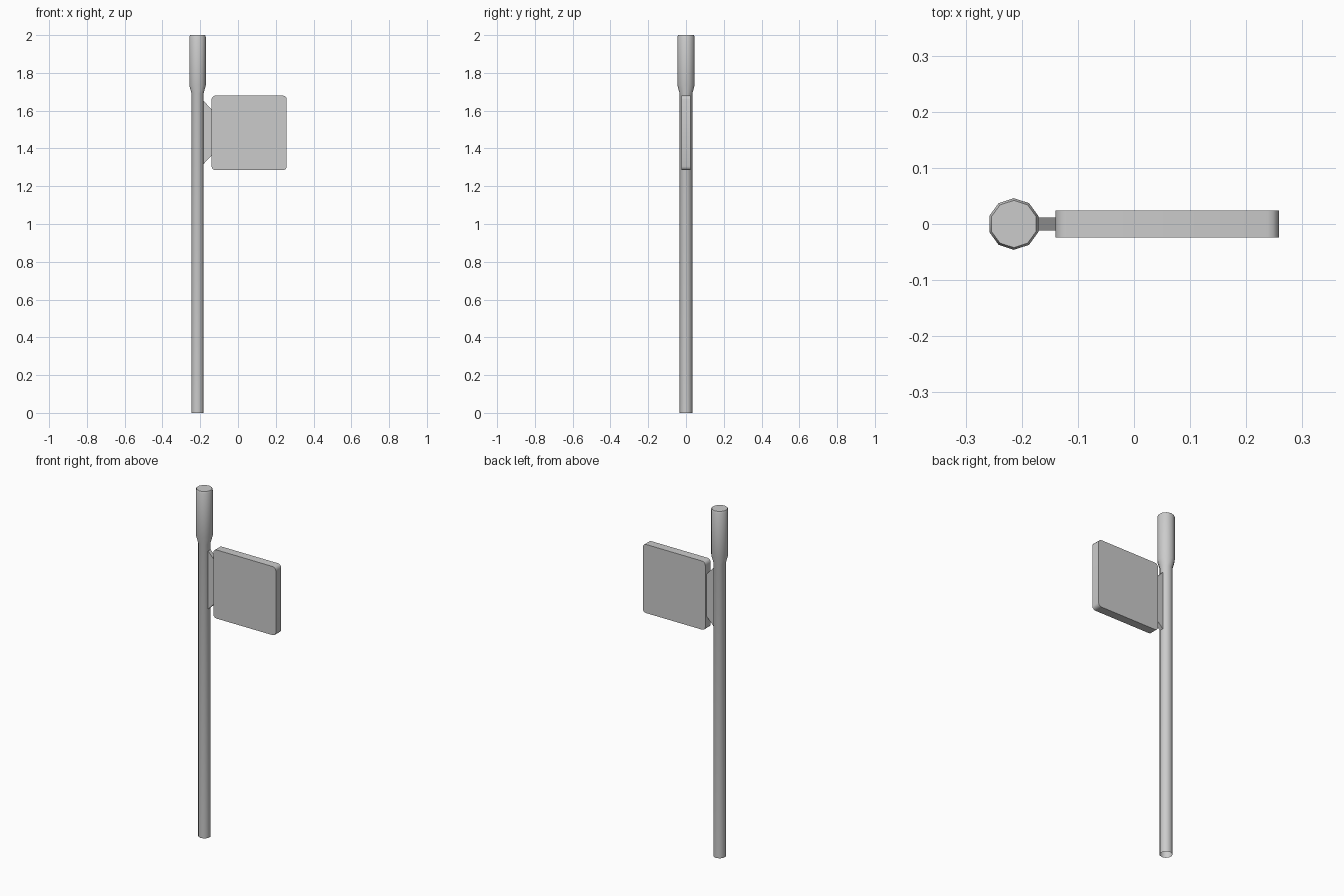
import bpy, bmesh, math

if "Cube" in bpy.data.objects:
    bpy.data.objects.remove(bpy.data.objects["Cube"])

def make_object(name, bm, angle=40):
    bmesh.ops.recalc_face_normals(bm, faces=bm.faces)
    mesh = bpy.data.meshes.new(name)
    bm.to_mesh(mesh)
    bm.free()
    ob = bpy.data.objects.new(name, mesh)
    bpy.context.collection.objects.link(ob)
    bpy.ops.object.select_all(action='DESELECT')
    ob.select_set(True)
    bpy.context.view_layer.objects.active = ob
    bpy.ops.object.shade_smooth_by_angle(angle=math.radians(angle))
    return ob

def lathe(name, profile, x, sides):
    """Stacked rings of (radius, z), capped at the top, open where it meets the ground."""
    bm = bmesh.new()
    rings = []
    for r, z in profile:
        angles = [math.pi / 2 + math.tau * i / sides for i in range(sides)]
        rings.append([bm.verts.new((x + r * math.cos(a), r * math.sin(a), z)) for a in angles])
    for lo, hi in zip(rings, rings[1:]):
        for i in range(sides):
            j = (i + 1) % sides
            bm.faces.new((lo[i], lo[j], hi[j], hi[i]))
    bm.faces.new(rings[-1])
    return make_object(name, bm)

def plate(name, outline, half_depth):
    """Outline in x, z extruded symmetrically along y."""
    bm = bmesh.new()
    face = bm.faces.new([bm.verts.new((x, -half_depth, z)) for x, z in outline])
    ext = bmesh.ops.extrude_face_region(bm, geom=[face])
    for v in ext['geom']:
        if isinstance(v, bmesh.types.BMVert):
            v.co.y = half_depth
    return make_object(name, bm)

def rounded_rect(x0, x1, z0, z1, r, steps):
    corners = [(x1 - r, z1 - r), (x0 + r, z1 - r), (x0 + r, z0 + r), (x1 - r, z0 + r)]
    return [(cx + r * math.cos(a), cz + r * math.sin(a))
            for q, (cx, cz) in enumerate(corners)
            for a in [math.pi / 2 * (q + s / steps) for s in range(steps + 1)]]

# pole with thicker head
lathe("pole", [(0.0335, 0), (0.0335, 1.69), (0.046, 1.735),
               (0.046, 1.99), (0.042, 2.0)], -0.2142, 10)

# sign board
plate("sign_board", rounded_rect(-0.14, 0.258, 1.285, 1.68, 0.02, 3), 0.0245)

# tapered bracket joining pole and board
plate("bracket", [(-0.19, 1.31), (-0.139, 1.362), (-0.139, 1.606), (-0.19, 1.66)], 0.0115)
